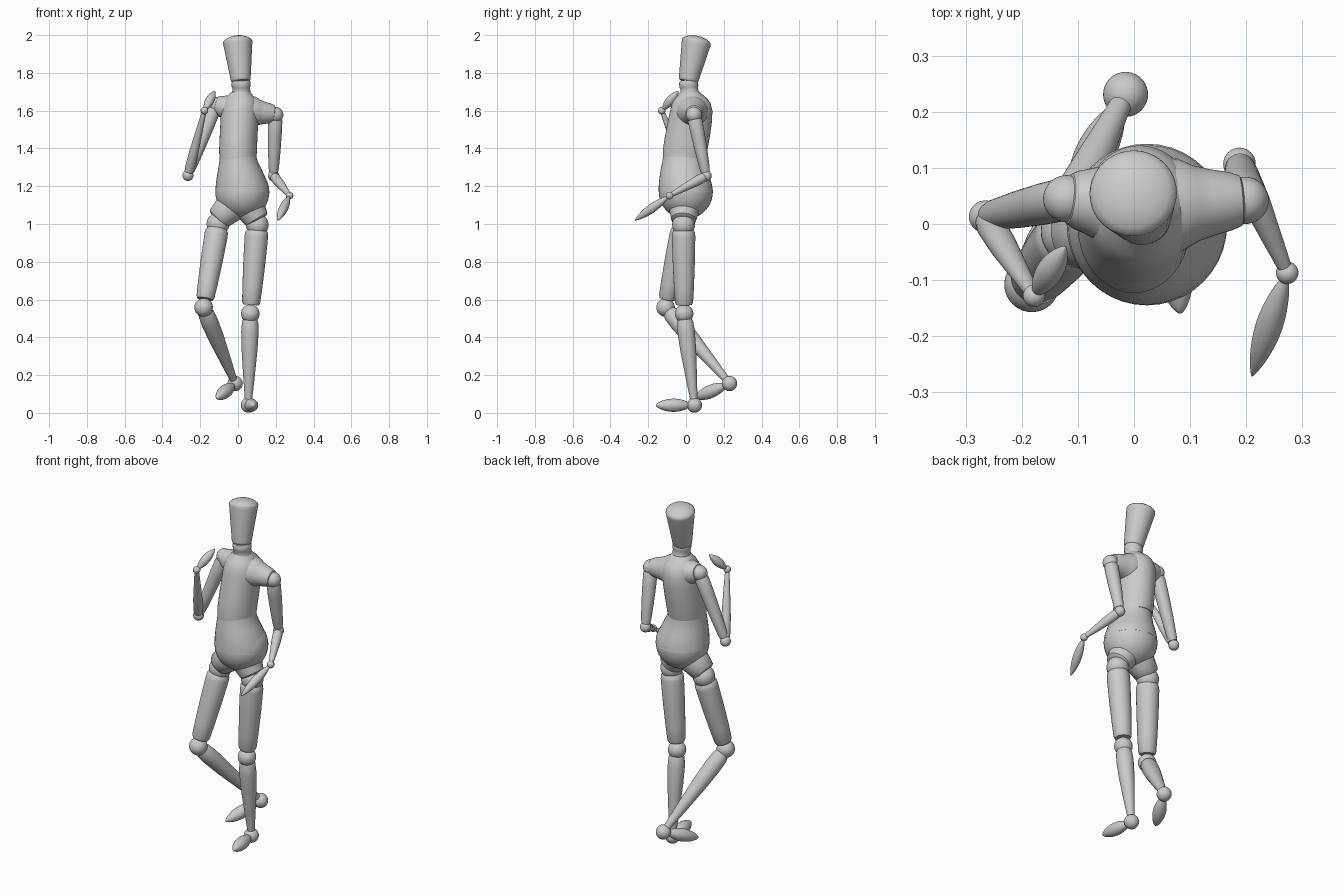
import bpy, bmesh, math
from mathutils import Vector

if "Cube" in bpy.data.objects:
    bpy.data.objects.remove(bpy.data.objects["Cube"])

SEG = 40


def loft(name, rows, axis=(0, 0, 1)):
    """Skin elliptical rings (centre, rx, ry) lying square to the axis."""
    turn = Vector((0, 0, 1)).rotation_difference(Vector(axis).normalized())
    bm = bmesh.new()
    rings = []
    for c, rx, ry in rows:
        rings.append([bm.verts.new(Vector(c) + turn @ Vector(
            (rx * math.cos(math.tau * i / SEG), ry * math.sin(math.tau * i / SEG), 0)))
            for i in range(SEG)])
    for a, b in zip(rings, rings[1:]):
        for i in range(SEG):
            j = (i + 1) % SEG
            bm.faces.new((a[i], a[j], b[j], b[i]))
    bm.faces.new(rings[0][::-1])
    bm.faces.new(rings[-1])
    me = bpy.data.meshes.new(name)
    bm.to_mesh(me)
    bm.free()
    me.shade_smooth()
    me.set_sharp_from_angle(angle=math.radians(40))
    ob = bpy.data.objects.new(name, me)
    bpy.context.collection.objects.link(ob)
    return ob


def turned(name, a, b, profile):
    """Lathe a (fraction, radius) profile along the line a-b."""
    a, b = Vector(a), Vector(b)
    return loft(name, [(a.lerp(b, t), r, r) for t, r in profile], b - a)


def ball(name, c, r):
    steps = [math.pi * (0.02 + 0.96 * k / 20) for k in range(21)]
    return loft(name, [(Vector(c) - Vector((0, 0, r * math.cos(p))), r * math.sin(p), r * math.sin(p))
                       for p in steps])


def spindle(name, a, b, r, power):
    """Pointed (power 1) or blunt (power 0.5) pod for hands and feet."""
    steps = [(1 - math.cos(math.pi * (0.04 + 0.94 * k / 18))) / 2 for k in range(19)]
    return turned(name, a, b, [(t, r * math.sin(math.pi * t) ** power) for t in steps])


# torso
loft("chest", [((0, -.01, 1.345), .098, .113), ((0, -.005, 1.39), .10, .118),
               ((.003, .007, 1.46), .10, .119), ((.007, .02, 1.54), .10, .117),
               ((.01, .028, 1.60), .10, .112), ((.012, .028, 1.64), .093, .102),
               ((.012, .027, 1.665), .08, .085), ((.013, .024, 1.685), .062, .064),
               ((.015, .02, 1.70), .05, .05)])
loft("abdomen", [((0, -.012, 1.365), .096, .109), ((.003, -.012, 1.33), .102, .113),
                 ((.010, -.012, 1.29), .115, .122), ((.015, -.008, 1.255), .126, .131),
                 ((.020, -.004, 1.215), .137, .140), ((.023, -.001, 1.17), .143, .144)])
ball("pelvis", (.023, -.001, 1.17), .143)

# shoulder yoke, flaring into the chest
for side, end in (("right", (-.115, .045, 1.63)), ("left", (.19, .042, 1.583))):
    turned(side + "_shoulder_yoke", (.012, .03, 1.60), end,
           [(0, .085), (.4, .082), (.55, .068), (.7, .06), (.9, .052), (1, .045), (1.04, .03)])

# neck and head
turned("neck", (.018, .02, 1.68), (.016, .012, 1.762),
       [(0, .052), (.3, .048), (.5, .046), (.58, .05), (.85, .05), (1, .044)])
turned("head", (.015, .012, 1.755), (-.002, .056, 1.968),
       [(0, .046), (.02, .051), (.06, .053), (.9, .076), (.97, .078), (1.01, .076),
        (1.05, .066), (1.09, .049), (1.12, .028), (1.13, .005)])

# arms
ARMS = {
    "right": [(-.12, .045, 1.63), (-.265, .013, 1.257), (-.178, -.128, 1.60), (-.122, -.04, 1.705)],
    "left": [(.198, .042, 1.578), (.188, .107, 1.255), (.273, -.087, 1.15), (.21, -.272, 1.018)],
}
for side, (shoulder, elbow, wrist, tip) in ARMS.items():
    ball(side + "_shoulder_joint", shoulder, .042)
    turned(side + "_upper_arm", shoulder, elbow,
           [(.06, .034), (.1, .038), (.3, .037), (.6, .033), (.88, .027), (.94, .023)])
    ball(side + "_elbow_joint", elbow, .029)
    turned(side + "_forearm", elbow, wrist,
           [(.06, .023), (.12, .026), (.35, .025), (.7, .018), (.97, .012)])
    ball(side + "_wrist_joint", wrist, .02)
    spindle(side + "_hand", wrist, tip, .024, .75)

# legs
LEGS = {
    "right": [(-.106, -.013, 1.0), (-.182, -.108, .558), (-.015, .231, .155), (-.112, .045, .078)],
    "left": [(.102, -.013, .995), (.065, -.01, .525), (.055, .045, .041), (.083, -.16, .04)],
}
for side, (hip, knee, ankle, toe) in LEGS.items():
    socket = Vector(hip) + Vector((0, 0, .025))
    turned(side + "_hip_socket", (.023, -.003, 1.15), socket,
           [(0, .09), (.4, .088), (.7, .076), (.97, .066), (1.02, .055)])
    ball(side + "_hip_joint", hip, .06)
    turned(side + "_thigh", hip, knee,
           [(.06, .052), (.085, .060), (.13, .062), (.4, .059), (.7, .053), (.87, .048), (.9, .042)])
    ball(side + "_knee_joint", knee, .049)
    turned(side + "_shin", knee, ankle,
           [(.06, .037), (.09, .043), (.2, .046), (.4, .042), (.7, .030), (.9, .021), (.97, .019)])
    ball(side + "_ankle_joint", ankle, .04)
    spindle(side + "_foot", Vector(ankle).lerp(Vector(toe), .08), toe, .035, .6)
